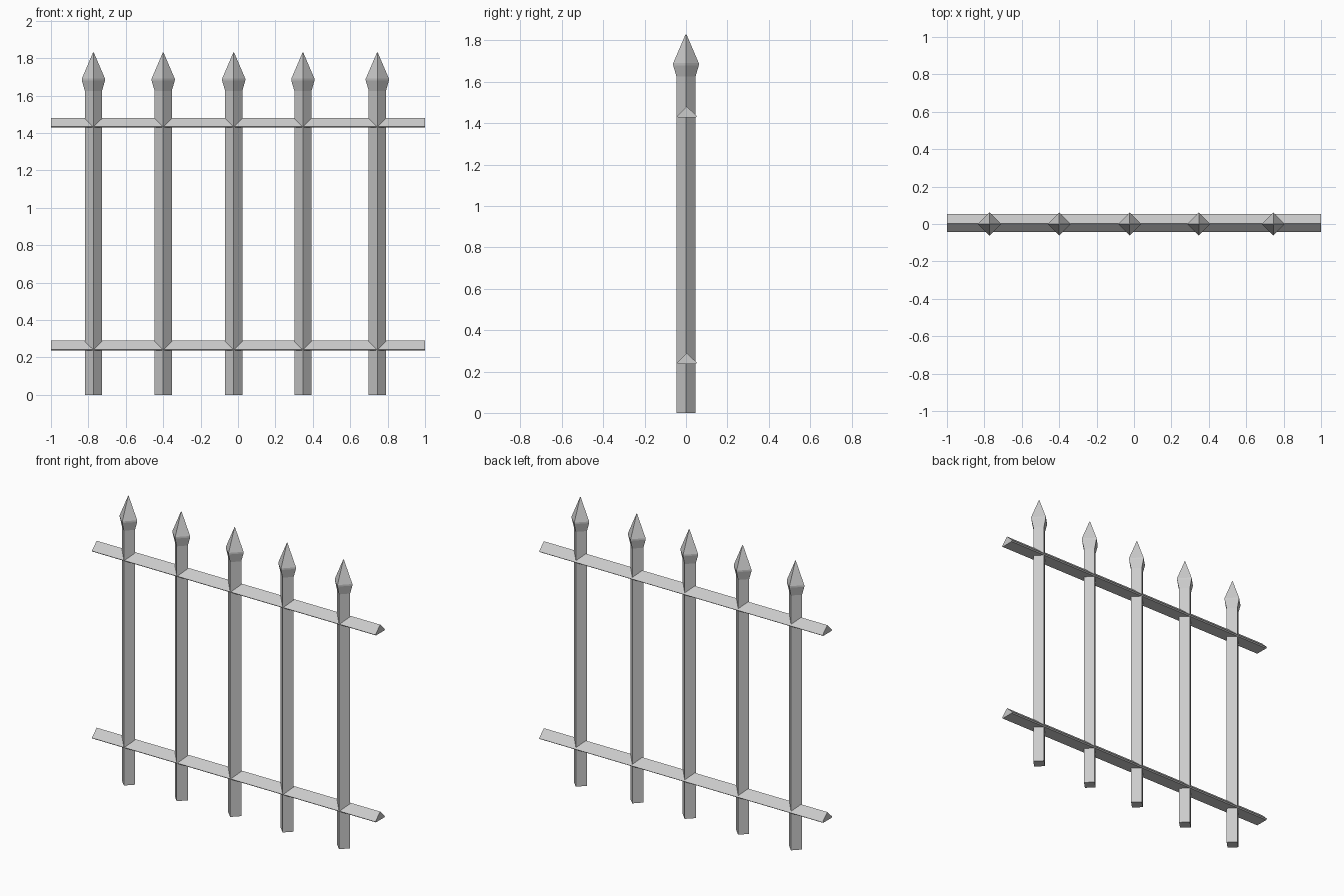
import bpy, bmesh
from math import cos, sin, pi

if "Cube" in bpy.data.objects:
    bpy.data.objects.remove(bpy.data.objects["Cube"])


def make_object(name, bm):
    bmesh.ops.recalc_face_normals(bm, faces=bm.faces)
    mesh = bpy.data.meshes.new(name)
    bm.to_mesh(mesh)
    bm.free()
    obj = bpy.data.objects.new(name, mesh)
    bpy.context.collection.objects.link(obj)
    return obj


def loft(name, rings):
    """Skin a list of equal-length point rings and cap both ends."""
    bm = bmesh.new()
    loops = [[bm.verts.new(p) for p in ring] for ring in rings]
    n = len(loops[0])
    for a, b in zip(loops, loops[1:]):
        for i in range(n):
            j = (i + 1) % n
            bm.faces.new((a[i], a[j], b[j], b[i]))
    bm.faces.new(loops[0])
    bm.faces.new(loops[-1])
    return make_object(name, bm)


def diamond(x, r, z):
    return [(x + r * cos(i * pi / 2), r * sin(i * pi / 2), z) for i in range(4)]


# Diamond-section pickets with flared spear tips
PICKET = [(0.046, 0.0), (0.046, 1.625), (0.062, 1.68), (0.062, 1.69), (0.002, 1.83)]
for i, x in enumerate((-0.773, -0.40, -0.023, 0.347, 0.745)):
    loft(f"picket_{i + 1}", [diamond(x, r, z) for r, z in PICKET])

# Ridged triangular rails with slightly undercut lower edges
RAIL = [(-0.038, 0.0), (0.046, 0.0), (0.053, 0.006), (0.004, 0.053), (-0.044, 0.006)]
for name, z0 in (("lower_rail", 0.236), ("upper_rail", 1.428)):
    loft(name, [[(x, y, z0 + z) for y, z in RAIL] for x in (-1, 1)])
